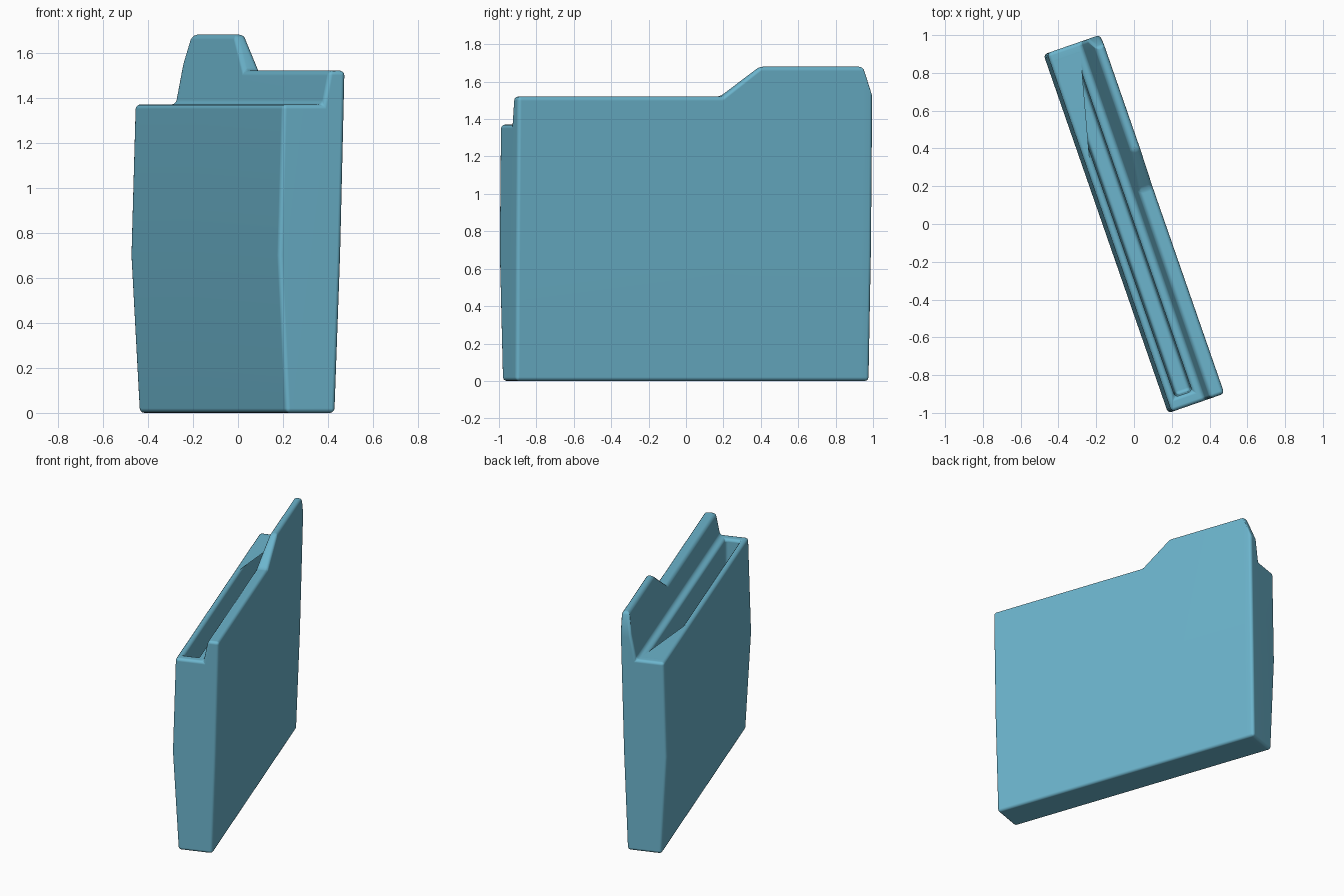
import bpy, bmesh, math

if "Cube" in bpy.data.objects:
    bpy.data.objects.remove(bpy.data.objects["Cube"])

mat = bpy.data.materials.new("soft_blue")
mat.diffuse_color = (0.15, 0.46, 0.61, 1)
mat.use_nodes = True
mat.node_tree.nodes["Principled BSDF"].inputs["Base Color"].default_value = mat.diffuse_color


def loft(name, sections):
    """Skin a list of closed rings with equal point counts and cap both ends."""
    bm = bmesh.new()
    rings = [[bm.verts.new(p) for p in s] for s in sections]
    n = len(rings[0])
    for a, b in zip(rings, rings[1:]):
        for i in range(n):
            j = (i + 1) % n
            bm.faces.new((a[i], a[j], b[j], b[i]))
    bm.faces.new(rings[0])
    bm.faces.new(rings[-1])
    bmesh.ops.dissolve_limit(bm, angle_limit=math.radians(0.3),
                             verts=bm.verts[:], edges=bm.edges[:])
    bmesh.ops.recalc_face_normals(bm, faces=bm.faces[:])
    me = bpy.data.meshes.new(name)
    bm.to_mesh(me)
    bm.free()
    ob = bpy.data.objects.new(name, me)
    bpy.context.collection.objects.link(ob)
    return ob


def profile(y, top):
    """Cross-section: bulging pocket in front, taller leaning panel behind."""
    end = 0.995 if abs(y) > 1 else 1.0
    pts = [(-0.12, 0), (0.112, 0), (0.137, 0.7),
           (0.137 + 0.0256 * (top - 0.7), top),
           (0.05 + 0.2 * (top - 1.37), top),
           (0.05, 1.37), (-0.138, 1.37), (-0.158, 0.7)]
    return [(x, y * (end if z == 0 else 1), z) for x, z in pts]


# Folder body with the raised tab on its back panel
stations = [(-1.005, 1.52), (0.157, 1.52), (0.37, 1.68), (0.95, 1.68), (1.005, 1.52)]
folder = loft("folder_holder", [profile(y, t) for y, t in stations])
folder.data.materials.append(mat)

# Deep narrow pocket
def slot(z, x0, x1, y):
    return [(x0, -y, z), (x1, -y, z), (x1, y, z), (x0, y, z)]

cutter = loft("pocket_cutter", [slot(0.12, -0.088, -0.006, 0.93),
                                slot(1.6, -0.096, 0.002, 0.938)])
cutter.hide_render = True

cut = folder.modifiers.new("pocket", 'BOOLEAN')
cut.operation = 'DIFFERENCE'
cut.solver = 'EXACT'
cut.object = cutter

# Soft rounded edges
bev = folder.modifiers.new("rounding", 'BEVEL')
bev.width = 0.02
bev.segments = 3
bev.limit_method = 'ANGLE'
bev.angle_limit = math.radians(30)

bpy.context.view_layer.objects.active = folder
folder.select_set(True)
cutter.select_set(False)
for m in ("pocket", "rounding"):
    bpy.ops.object.modifier_apply(modifier=m)
bpy.data.objects.remove(cutter)
bpy.ops.object.shade_smooth_by_angle(angle=math.radians(40))
wn = folder.modifiers.new("even_shading", 'WEIGHTED_NORMAL')
wn.keep_sharp = True

# Turned on the spot
folder.rotation_euler.z = math.radians(19.15)
